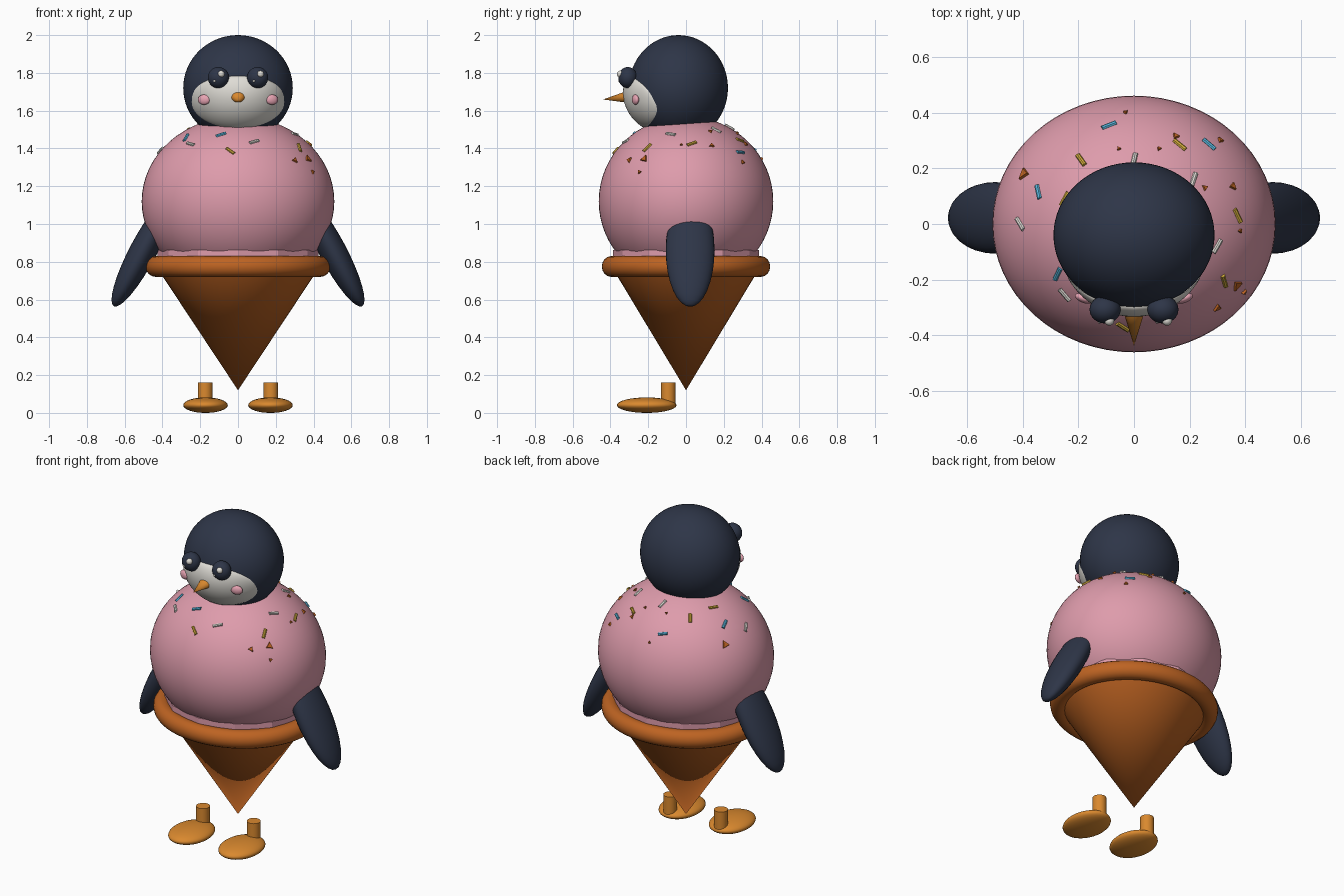
import bpy, bmesh, math
from mathutils import Vector, Matrix

if "Cube" in bpy.data.objects:
    bpy.data.objects.remove(bpy.data.objects["Cube"])


def material(name, r, g, b):
    m = bpy.data.materials.new(name)
    m.diffuse_color = (r, g, b, 1)
    m.use_nodes = True
    m.node_tree.nodes["Principled BSDF"].inputs["Base Color"].default_value = m.diffuse_color
    return m


NAVY = material("navy", .027, .036, .064)
PINK = material("strawberry pink", .73, .33, .41)
CONE = material("wafer brown", .51, .125, .016)
ORANGE = material("foot orange", .70, .25, .028)
WHITE = material("white", .74, .72, .67)
BLUSH = material("blush pink", .80, .37, .45)
BLUE = material("sky blue", .10, .47, .72)
YELLOW = material("yellow", .65, .42, .045)


def finish(name, mat, angle=40):
    ob = bpy.context.object
    ob.name = name
    ob.data.materials.append(mat)
    bpy.ops.object.transform_apply(location=False, rotation=True, scale=True)
    bpy.ops.object.shade_smooth_by_angle(angle=math.radians(angle))
    return ob


def ellipsoid(name, mat, loc, radii, rot=(0, 0, 0), seg=32):
    bpy.ops.mesh.primitive_uv_sphere_add(segments=seg, ring_count=seg // 2, location=loc, rotation=rot)
    bpy.context.object.scale = radii
    return finish(name, mat, 60)


def from_bmesh(name, mat, bm, smooth=True):
    me = bpy.data.meshes.new(name)
    bm.to_mesh(me)
    bm.free()
    me.materials.append(mat)
    ob = bpy.data.objects.new(name, me)
    bpy.context.collection.objects.link(ob)
    for p in me.polygons:
        p.use_smooth = smooth
    return ob


# Cone with a rolled rim
bpy.ops.mesh.primitive_cone_add(vertices=48, radius1=0, radius2=.437, depth=.66, location=(0, 0, .45))
bpy.context.object.scale = (1, .91, 1)
finish("wafer_cone", CONE)
bpy.ops.mesh.primitive_torus_add(major_radius=.435, minor_radius=.055, major_segments=64,
                                 minor_segments=16, location=(0, 0, .775))
bpy.context.object.scale = (1, .91, 1)
finish("cone_rim", CONE)

# Ice cream scoop and its faceted skirt
BODY_C, BODY_R = Vector((0, 0, 1.12)), Vector((.51, .462, .45))
ellipsoid("scoop_body", PINK, BODY_C, BODY_R, seg=64)
bpy.ops.mesh.primitive_cylinder_add(vertices=12, radius=.425, depth=.08, location=(0, 0, .822))
bpy.context.object.scale = (1, .91, 1)
finish("scoop_skirt", PINK, 10)

# Head
HEAD_C, HEAD_R = Vector((0, -.04, 1.72)), Vector((.29, .262, .28))
ellipsoid("head", NAVY, HEAD_C, HEAD_R, seg=64)


# White face: a rounded patch laid on the front of the head, bulging in the middle
def face_point(r, a):
    c, s = math.cos(a), math.sin(a)
    e = .8 if s > 0 else 1
    x = .245 * r * math.copysign(abs(c) ** e, c)
    z = 1.645 + .138 * r * math.copysign(abs(s) ** e, s)
    k = 1 - (x / HEAD_R.x) ** 2 - ((z - HEAD_C.z) / HEAD_R.z) ** 2
    y = HEAD_C.y - HEAD_R.y * math.sqrt(max(k, 0))
    return x, y - .003 - .032 * math.sqrt(max(0, 1 - r * r)), z


bm = bmesh.new()
N, RINGS = 48, 14
middle = bm.verts.new(face_point(0, 0))
rings = [[bm.verts.new(face_point(math.sin(math.pi / 2 * i / RINGS), 2 * math.pi * j / N))
          for j in range(N)] for i in range(1, RINGS + 1)]
for j in range(N):
    k = (j + 1) % N
    bm.faces.new((middle, rings[0][j], rings[0][k]))
    for a, b in zip(rings, rings[1:]):
        bm.faces.new((a[j], b[j], b[k], a[k]))
from_bmesh("white_face", WHITE, bm)

# Beak
bpy.ops.mesh.primitive_cone_add(vertices=32, radius1=.046, radius2=0, depth=.15,
                                location=(0, -.365, 1.667), rotation=(math.radians(96), 0, 0))
bpy.context.object.scale = (1, .78, 1)
finish("beak", ORANGE)

for side, label in ((-1, "left"), (1, "right")):
    # Eyes, highlights and cheeks
    ex = .104 * side
    ellipsoid(label + "_eye", NAVY, (ex, -.308, 1.775), (.056, .05, .056))
    ellipsoid(label + "_eye_highlight", WHITE, (ex + .015, -.348, 1.794), (.018, .018, .018), seg=16)
    ellipsoid(label + "_eye_glint", WHITE, (ex - .02, -.352, 1.757), (.007, .007, .007), seg=12)
    ellipsoid(label + "_cheek", BLUSH, (.18 * side, -.268, 1.658), (.034, .016, .027),
              (0, 0, side * .35), seg=24)
    # Wings
    ellipsoid(label + "_wing", NAVY, (.5 * side, .022, .86), (.072, .129, .335),
              (0, -side * math.radians(28), 0))
    # Feet and ankles
    ellipsoid(label + "_foot", ORANGE, (.172 * side, -.208, .041), (.118, .158, .041))
    bpy.ops.mesh.primitive_cylinder_add(vertices=24, radius=.039, depth=.11,
                                        location=(.174 * side, -.094, .105))
    finish(label + "_ankle", ORANGE)


# Toppings: each stands on the scoop surface at x, y and is turned by an angle
def place(x, y, degrees):
    n = BODY_R
    z = n.z * math.sqrt(1 - (x / n.x) ** 2 - (y / n.y) ** 2)
    normal = Vector((x / n.x ** 2, y / n.y ** 2, z / n.z ** 2)).normalized()
    a = math.radians(degrees)
    along = Vector((math.cos(a), math.sin(a), 0))
    along = (along - normal * along.dot(normal)).normalized()
    rot = Matrix((along, normal.cross(along), normal)).transposed().to_4x4()
    return Matrix.Translation(BODY_C + Vector((x, y, z))) @ rot


sprinkles = {
    BLUE: [(-.09, .355, 35), (.27, .287, -45), (-.345, .115, -60), (-.275, -.18, 55), (-.09, -.275, 20)],
    YELLOW: [(-.19, .23, -55), (.165, .285, -50), (.373, .03, -50), (.325, -.205, -55),
             (-.04, -.37, -60), (-.25, .09, 60)],
    WHITE: [(.215, .16, 65), (-.41, 0, -35), (.30, -.08, 55), (-.25, -.255, -60),
            (.085, -.32, 40), (0, .23, 80)],
}
for mat, spots in sprinkles.items():
    bm = bmesh.new()
    for x, y, deg in spots:
        m = place(x, y, deg) @ Matrix.Rotation(math.pi / 2, 4, 'Y')
        bmesh.ops.create_cone(bm, cap_ends=True, segments=8, radius1=.009, radius2=.009,
                              depth=.055, matrix=m)
    from_bmesh(mat.name.replace(" ", "_") + "_sprinkles", mat, bm, False)

# Wafer crumbs: x, y, size
crumbs = [(-.395, .18, .03), (.255, .13, .014), (.355, .135, .018), (.15, .315, .016), (-.03, .40, .01),
          (.31, .30, .015), (.37, -.22, .026), (.30, -.30, .02), (.09, .27, .01), (.38, -.025, .01),
          (-.055, .27, .01), (.395, -.245, .014)]
bm = bmesh.new()
for i, (x, y, size) in enumerate(crumbs):
    bmesh.ops.create_cone(bm, cap_ends=True, segments=3, radius1=size, radius2=size * .8,
                          depth=.016, matrix=place(x, y, i * 50))
from_bmesh("wafer_crumbs", CONE, bm, False)
